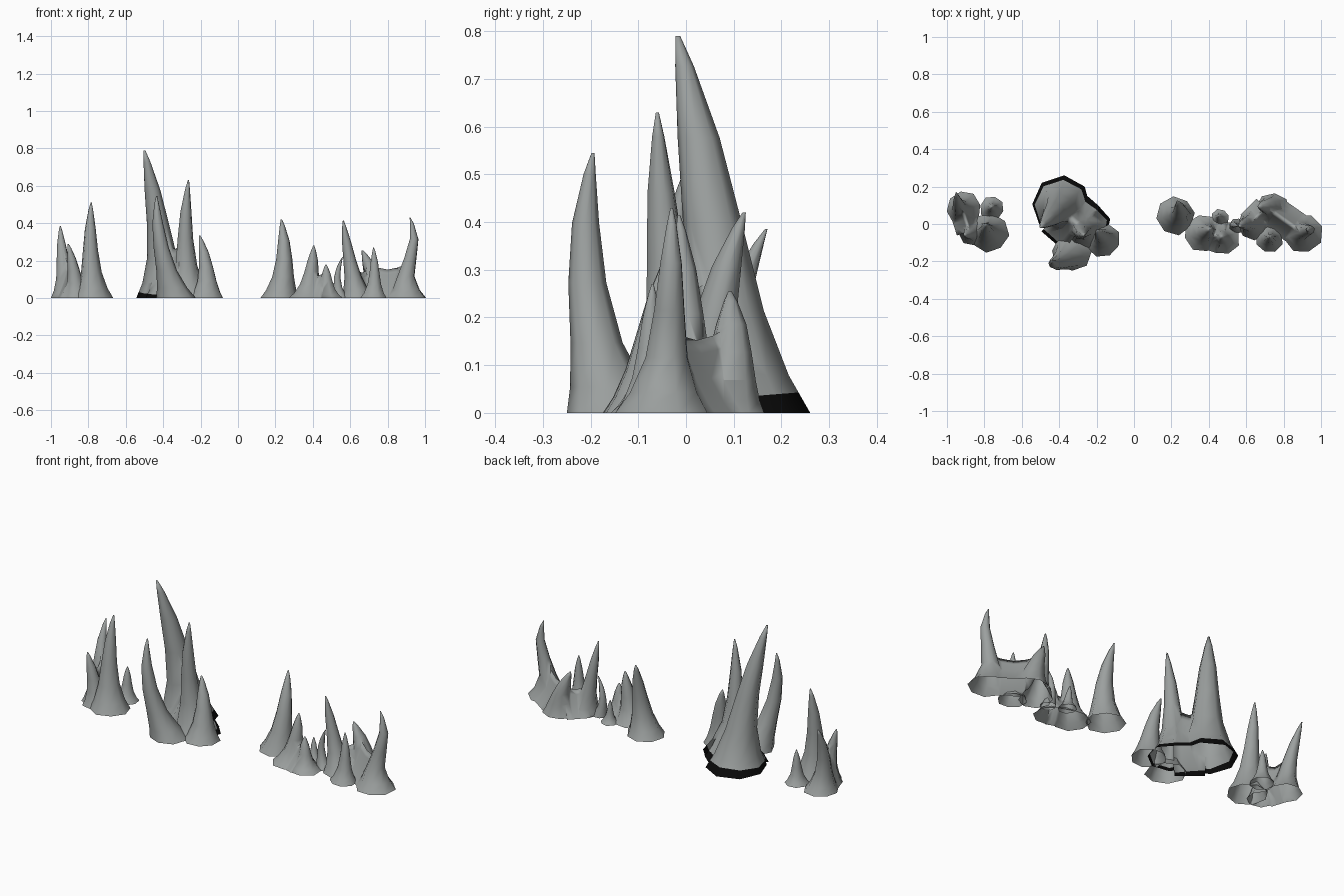
import bpy, bmesh, math, random
from mathutils import Vector

cube = bpy.data.objects.get("Cube")
if cube:
    bpy.data.objects.remove(cube)
random.seed(4)


def make_material(name, color):
    m = bpy.data.materials.new(name)
    m.use_nodes = True
    m.diffuse_color = color
    m.node_tree.nodes["Principled BSDF"].inputs["Base Color"].default_value = color
    return m


stone = make_material("stone_grey", (0.33, 0.35, 0.345, 1))
black = make_material("foot_black", (0.003, 0.003, 0.003, 1))

SIDES = 8
# Tilted plane under which the tall pair is black
FOOT_POINT, FOOT_NORMAL = Vector((0, .1, .032)), Vector((0, -.08, 1))
# Taper of every spike: share of height, share of foot radius
TAPER = [(0, 1), (.1, .76), (.27, .52), (.5, .38), (.73, .27), (.92, .12), (1, .03)]
# Half section of a saddle: share of width, share of height
SADDLE = [(1, 0), (.8, .13), (.42, .47), (.15, .82)]


def loft(name, rings):
    """Closed skin through rings of points."""
    bm = bmesh.new()
    loops = [[bm.verts.new(p) for p in ring] for ring in rings]
    for low, high in zip(loops, loops[1:]):
        for k in range(len(low)):
            n = (k + 1) % len(low)
            bm.faces.new((low[k], low[n], high[n], high[k]))
    bm.faces.new(loops[0])
    bm.faces.new(loops[-1])
    bmesh.ops.recalc_face_normals(bm, faces=bm.faces)
    mesh = bpy.data.meshes.new(name)
    bm.to_mesh(mesh)
    bm.free()
    mesh.materials.append(stone)
    mesh.materials.append(black)
    obj = bpy.data.objects.new(name, mesh)
    bpy.context.collection.objects.link(obj)
    return obj


def spike(name, foot, radius, tip, bend=(0, 0), slim=1, sway=0):
    """Tapered, bent spike."""
    turn = random.uniform(0, math.tau / SIDES)
    wobble = [random.uniform(.94, 1.05) for _ in range(SIDES)]
    rings = []
    for t, share in TAPER:
        bow = 4 * t * (1 - t)
        cx, cy = (foot[i] + (tip[i] - foot[i]) * t + bend[i] * bow for i in (0, 1))
        cx += sway * math.sin(math.tau * t)
        r = radius * share * (1 + (slim - 1) * min(1, t / .3))
        ring = []
        for k in range(SIDES):
            a = turn + math.tau * k / SIDES
            ring.append((cx + r * wobble[k] * math.cos(a),
                         cy + r * wobble[k] * math.sin(a), t * tip[2]))
        rings.append(ring)
    return loft(name, rings)


def saddle(start, end, width, height):
    """Flared ridge, dipping midway, that joins two spikes."""
    a, b = Vector(start), Vector(end)
    side = (b - a).orthogonal().normalized() * width
    section = SADDLE + [(0, 1)] + [(-w, h) for w, h in reversed(SADDLE)]
    rings = []
    for t, rise in ((0, 1.15), (.25, 1.03), (.5, .97), (.75, 1.03), (1, 1.15)):
        c = a.lerp(b, t)
        rings.append([(*(c + side * w), h * height * rise) for w, h in section])
    return loft("saddle", rings)


def finish(pieces, dark=False):
    """Fuse pieces into one smooth shell, open underneath."""
    body = pieces[0]
    for piece in pieces[1:]:
        mod = body.modifiers.new("join", "BOOLEAN")
        mod.operation = "UNION"
        mod.solver = "EXACT"
        mod.object = piece
    graph = bpy.context.evaluated_depsgraph_get()
    mesh = bpy.data.meshes.new_from_object(body.evaluated_get(graph))
    body.modifiers.clear()
    body.data = mesh
    for piece in pieces[1:]:
        bpy.data.objects.remove(piece)
    bm = bmesh.new()
    bm.from_mesh(mesh)
    under = [f for f in bm.faces if all(v.co.z < .001 for v in f.verts)]
    bmesh.ops.delete(bm, geom=under, context="FACES")
    if dark:
        bmesh.ops.bisect_plane(bm, geom=bm.verts[:] + bm.edges[:] + bm.faces[:],
                               plane_co=FOOT_POINT, plane_no=FOOT_NORMAL)
    for f in bm.faces:
        f.smooth = True
        below = (f.calc_center_median() - FOOT_POINT).dot(FOOT_NORMAL) < 0
        f.material_index = int(dark and below)
    bm.to_mesh(mesh)
    bm.free()


# Right-hand cluster
finish([
    spike("outer_forked_spike", (-.91, .085), .094, (-.95, .168, .385), (-.005, -.03)),
    spike("outer_side_spike", (-.865, -.035), .078, (-.908, -.06, .29), (.008, 0), 1.15),
    saddle((-.92, .085), (-.88, -.04), .07, .18),
])
finish([spike("outer_main_spike", (-.772, -.045), .106, (-.785, .0, .51), (-.01, -.01))])
finish([spike("outer_small_spike", (-.76, .085), .065, (-.76, .09, .19))])

# Tall pair with the dark foot
finish([
    spike("tall_pair", (-.385, .095), .16, (-.5, -.017, .79), (.016, .016)),
    spike("second_spike", (-.26, -.005), .133, (-.265, -.06, .63), (-.02, -.008), .85),
    saddle((-.395, .075), (-.28, -.025), .152, .27),
], True)
finish([spike("front_spike", (-.33, -.145), .107, (-.435, -.195, .545), (-.028, -.037))])
finish([spike("low_spike", (-.168, -.085), .094, (-.205, -.036, .335), (.015, -.005), 1.12)])

# Middle cluster
finish([spike("middle_tall_spike", (.225, .045), .102, (.232, .122, .42), (.02, -.02), 1.1)])
finish([
    spike("middle_pair", (.37, -.05), .1, (.405, -.03, .28), (.005, 0)),
    spike("middle_short_spike", (.475, -.075), .092, (.47, -.07, .18)),
    saddle((.39, -.045), (.472, -.073), .088, .125),
])
finish([spike("middle_stub", (.46, .03), .05, (.45, .04, .13))])
finish([spike("middle_hook", (.55, -.01), .042, (.56, -.01, .22), (-.025, .005), 1.1)])

# Left-hand cluster
finish([
    spike("end_spike", (.9, -.05), .107, (.92, -.03, .43), (.01, .005), .85, -.018),
    spike("inner_back_spike", (.74, .075), .095, (.665, .092, .255), (.015, .01), 1.3),
    spike("inner_curved_spike", (.64, .0), .085, (.563, -.015, .415), (-.005, .01)),
    saddle((.705, .09), (.898, -.045), .088, .157),
    saddle((.62, .0), (.705, .087), .07, .14),
])
finish([spike("inner_front_spike", (.725, -.08), .073, (.725, -.07, .27), (.005, 0))])
